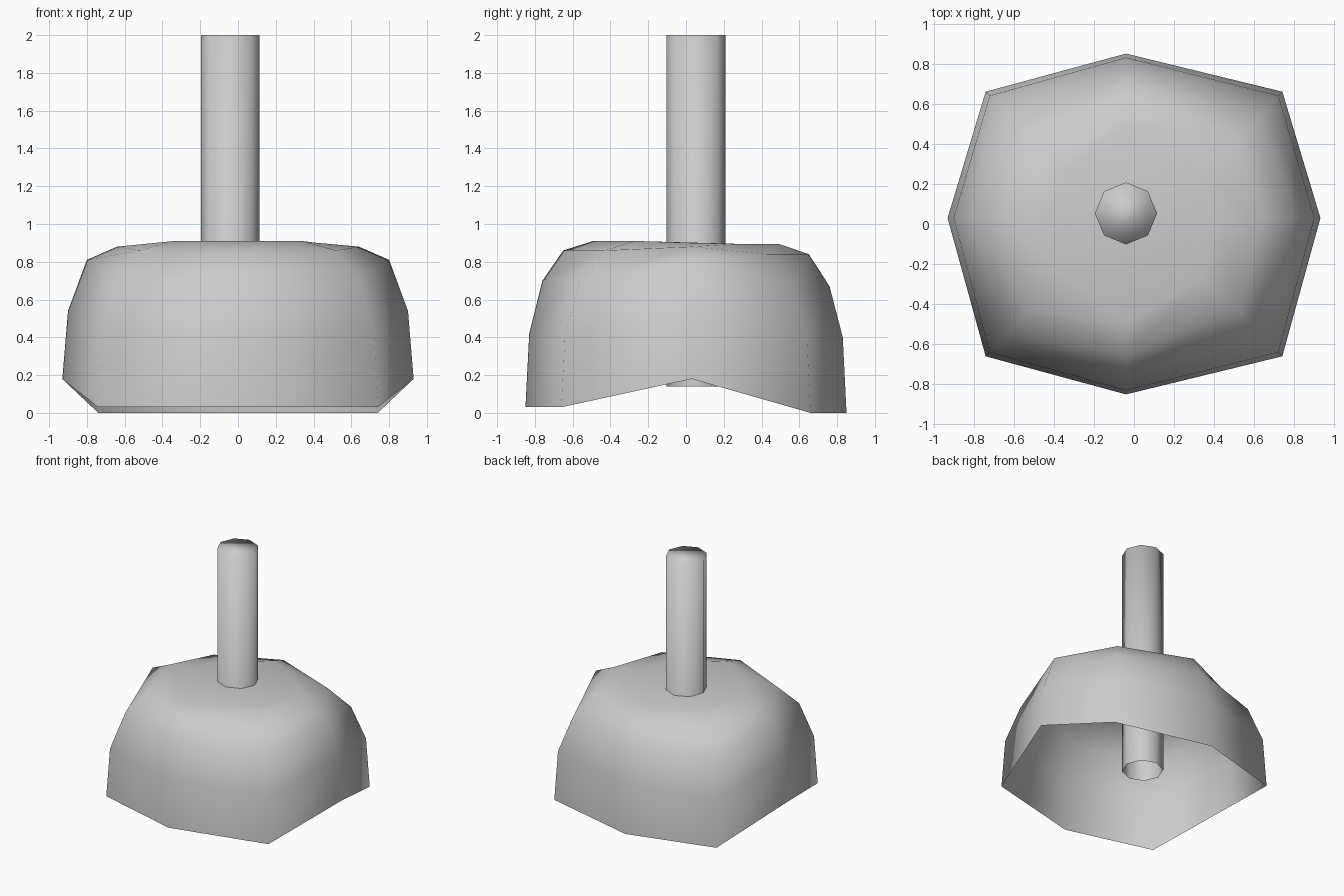
import bpy, bmesh
from math import cos, sin, tau

cube = bpy.data.objects.get("Cube")
if cube:
    bpy.data.objects.remove(cube, do_unlink=True)

grey = bpy.data.materials.new("plain grey")
grey.use_nodes = True
colour = (0.6, 0.6, 0.6, 1)
grey.diffuse_color = colour
grey.node_tree.nodes["Principled BSDF"].inputs["Base Color"].default_value = colour


def loft(name, rings):
    """Skin a stack of closed rings, cap the last one and leave the first open."""
    bm = bmesh.new()
    loops = [[bm.verts.new(p) for p in ring] for ring in rings]
    n = len(loops[0])
    for low, high in zip(loops, loops[1:]):
        for i in range(n):
            j = (i + 1) % n
            bm.faces.new((low[i], low[j], high[j], high[i]))
    bm.faces.new(loops[-1])
    for f in bm.faces:
        f.smooth = True
    mesh = bpy.data.meshes.new(name)
    bm.to_mesh(mesh)
    bm.free()
    mesh.materials.append(grey)
    obj = bpy.data.objects.new(name, mesh)
    bpy.context.collection.objects.link(obj)
    return obj


def cap_ring(end_y, corner_x, corner_y, side_x, z_front, z_side, z_back):
    """Eight-cornered ring, counter-clockwise from the front point."""
    mid = -0.04
    return [(mid, -end_y, z_front), (corner_x, -corner_y, z_front),
            (side_x, 0.03, z_side), (corner_x, corner_y, z_back),
            (mid, end_y, z_back), (-corner_x, corner_y, z_back),
            (-side_x, 0.03, z_side), (-corner_x, -corner_y, z_front)]


# Hollow cap: wavy open rim rising to a nearly flat crown
loft("cap", [cap_ring(*r) for r in (
    (0.85, 0.74, 0.66, 0.93, 0.03, 0.18, 0.0),
    (0.83, 0.72, 0.64, 0.90, 0.42, 0.54, 0.40),
    (0.76, 0.64, 0.56, 0.80, 0.70, 0.81, 0.67),
    (0.65, 0.52, 0.43, 0.64, 0.86, 0.88, 0.84),
    (0.49, 0.34, 0.27, 0.42, 0.91, 0.90, 0.895))])

# Eight-sided stem passing through the cap, open below
loft("stem", [[(-0.04 + 0.155 * cos(tau * i / 8), 0.053 + 0.155 * sin(tau * i / 8), z)
               for i in range(8)] for z in (0.14, 2.0)])
